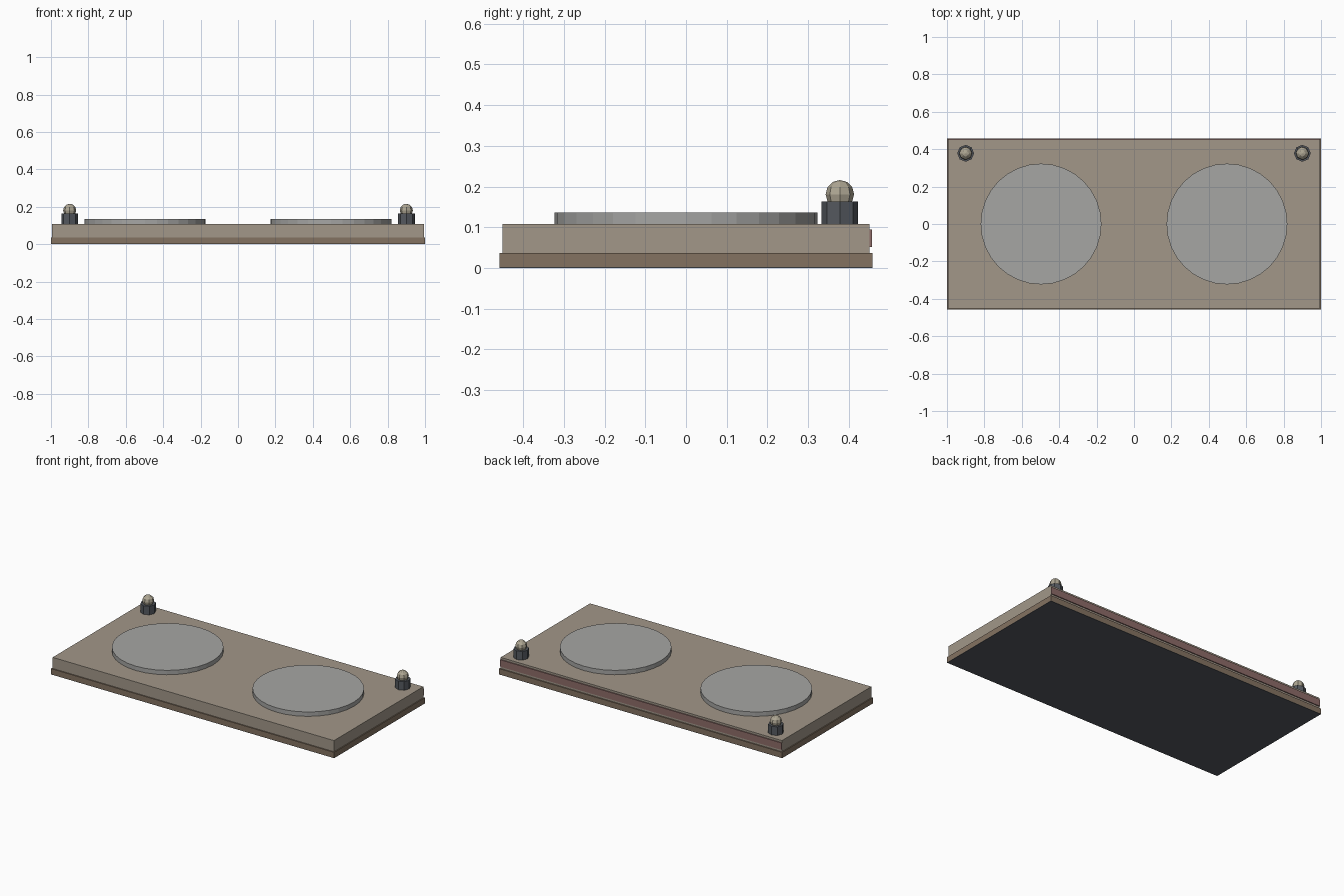
import bpy, math

if "Cube" in bpy.data.objects:
    bpy.data.objects.remove(bpy.data.objects["Cube"])


def material(name, rgb):
    m = bpy.data.materials.new(name)
    m.diffuse_color = (*rgb, 1)
    m.use_nodes = True
    m.node_tree.nodes["Principled BSDF"].inputs["Base Color"].default_value = m.diffuse_color
    return m


TAN = material("tan", (0.36, 0.31, 0.25))
BROWN = material("brown", (0.23, 0.17, 0.12))
DARK = material("dark_grey", (0.09, 0.10, 0.115))
RED = material("dull_red", (0.27, 0.15, 0.14))
BRASS = material("pale_brass", (0.42, 0.38, 0.29))
GREY = material("grey", (0.38, 0.38, 0.37))


def finish(name, mat):
    ob = bpy.context.object
    ob.name = name
    ob.data.materials.append(mat)
    return ob


def box(name, x, y, z, mat):
    bpy.ops.mesh.primitive_cube_add(
        size=1, location=[(a + b) / 2 for a, b in (x, y, z)])
    ob = finish(name, mat)
    ob.scale = [b - a for a, b in (x, y, z)]
    bpy.ops.object.transform_apply(location=False, rotation=False, scale=True)
    return ob


def cylinder(name, sides, radius, x, y, z0, z1, mat):
    bpy.ops.mesh.primitive_cylinder_add(
        vertices=sides, radius=radius, depth=z1 - z0,
        location=(x, y, (z0 + z1) / 2))
    return finish(name, mat)


# Layered slab
box("underside_sheet", (-1, 1), (-0.458, 0.458), (0, 0.002), DARK)
box("base_plate", (-1, 1), (-0.458, 0.458), (0.002, 0.037), BROWN)
box("body_slab", (-0.994, 0.994), (-0.451, 0.451), (0.037, 0.108), TAN)

# Strip along the back edge
box("back_strip", (-0.994, 0.994), (0.450, 0.457), (0.051, 0.095), RED)

for side, s in (("left", -1), ("right", 1)):
    # Round raised pads
    cylinder(side + "_pad", 32, 0.323, s * 0.497, 0, 0.108, 0.136, GREY)
    # Posts with domed knobs in the rear corners
    cylinder(side + "_post", 8, 0.045, s * 0.90, 0.378, 0.108, 0.163, DARK)
    bpy.ops.mesh.primitive_uv_sphere_add(
        segments=8, ring_count=6, radius=0.035, location=(s * 0.90, 0.378, 0.181))
    finish(side + "_knob", BRASS)
